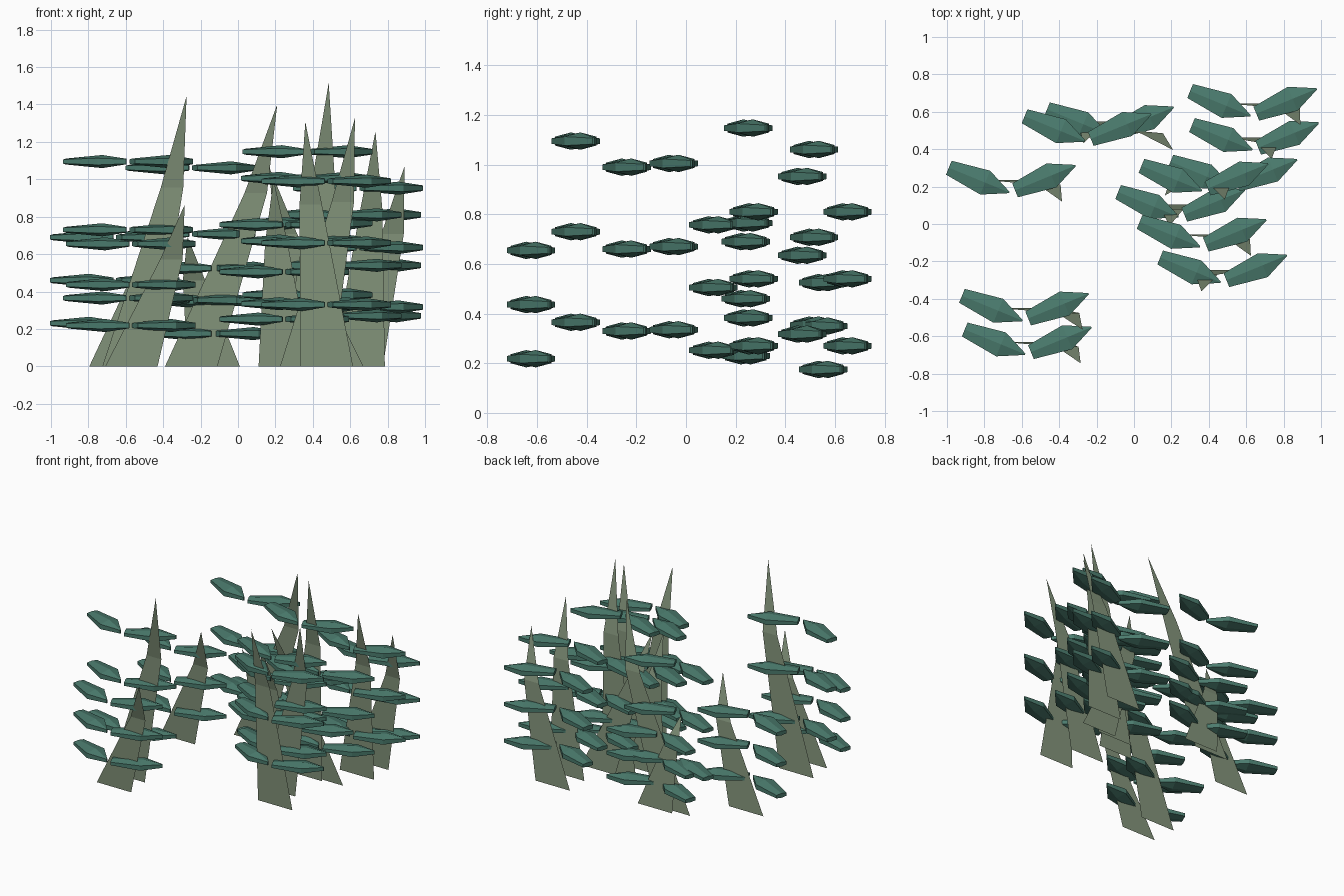
import bpy
from math import radians, cos, sin

if "Cube" in bpy.data.objects:
    bpy.data.objects.remove(bpy.data.objects["Cube"])


def material(name, rgb):
    m = bpy.data.materials.new(name)
    m.diffuse_color = (*rgb, 1)
    m.use_nodes = True
    m.node_tree.nodes["Principled BSDF"].inputs["Base Color"].default_value = m.diffuse_color
    return m


stem_mat = material("stem_green", (0.23, 0.30, 0.20))
leaf_mat = material("leaf_teal", (0.07, 0.20, 0.155))


def add_mesh(name, verts, faces, mat):
    me = bpy.data.meshes.new(name)
    me.from_pydata(verts, [], faces)
    me.materials.append(mat)
    ob = bpy.data.objects.new(name, me)
    bpy.context.collection.objects.link(ob)
    return ob


# Flat blade that leans sideways and bends forward to a point
def add_stem(name, x, y, h, tip_x):
    m = x + 0.75 * (tip_x - x)
    verts = [(x - 0.14, y, 0), (x + 0.14, y, 0),
             (m + 0.06, y - 0.025, 0.655 * h), (m - 0.06, y - 0.025, 0.655 * h),
             (tip_x, y - 0.115, 0.99 * h)]
    add_mesh(name, verts, [(0, 1, 2, 3), (3, 2, 4)], stem_mat)


# Faceted leaf: blunt end, wide shoulder, narrow tip
# station: distance along, half width, rim half height, ridge half height
STATIONS = [(0, 0.04, 0.011, 0.016), (0.21, 0.069, 0.018, 0.035), (0.349, 0.004, 0.012, 0.015)]


def leaf_mesh():
    verts, faces = [], []
    for u, w, r, t in STATIONS:
        verts += [(u, -w, -r), (u, 0, -t), (u, w, -r), (u, w, r), (u, 0, t), (u, -w, r)]
    for s in (0, 6):
        for i in range(6):
            j = (i + 1) % 6
            faces.append((s + i, s + 6 + i, s + 6 + j, s + j))
    faces += [tuple(range(6)), tuple(range(17, 11, -1))]
    return verts, [f[::-1] for f in faces]


# Three tiers of two leaves, turned opposite ways
def add_leaves(name, x, y, h):
    base, base_faces = leaf_mesh()
    verts, faces = [], []
    for tier in (1, 2, 3):
        for dx, dy, yaw in ((-0.335, 0.066, -22.3), (0.019, -0.055, 22.3)):
            c, s, n = cos(radians(yaw)), sin(radians(yaw)), len(verts)
            verts += [(x + dx + u * c - v * s, y + dy + u * s + v * c, z + h * tier / 4)
                      for u, v, z in base]
            faces += [tuple(n + i for i in f) for f in base_faces]
    add_mesh(name, verts, faces, leaf_mat)


# Plants: centre x, centre y, height, tip x
PLANTS = [
    (-0.655, 0.235, 0.92, -0.385), (-0.57, -0.63, 0.873, -0.285),
    (-0.585, -0.45, 1.46, -0.275), (-0.25, 0.51, 1.415, 0.21),
    (-0.13, 0.547, 0.70, -0.27), (0.635, 0.645, 1.08, 0.89),
    (0.645, 0.463, 1.27, 0.735), (0.53, 0.267, 1.08, 0.165),
    (0.375, 0.245, 1.53, 0.485), (0.25, 0.105, 1.01, 0.19),
    (0.365, -0.055, 1.34, 0.625), (0.475, -0.245, 1.32, 0.36),
]

for k, (x, y, h, tip_x) in enumerate(PLANTS, 1):
    add_stem(f"stem_{k}", x, y, h, tip_x)
    add_leaves(f"leaves_{k}", x, y, h)
